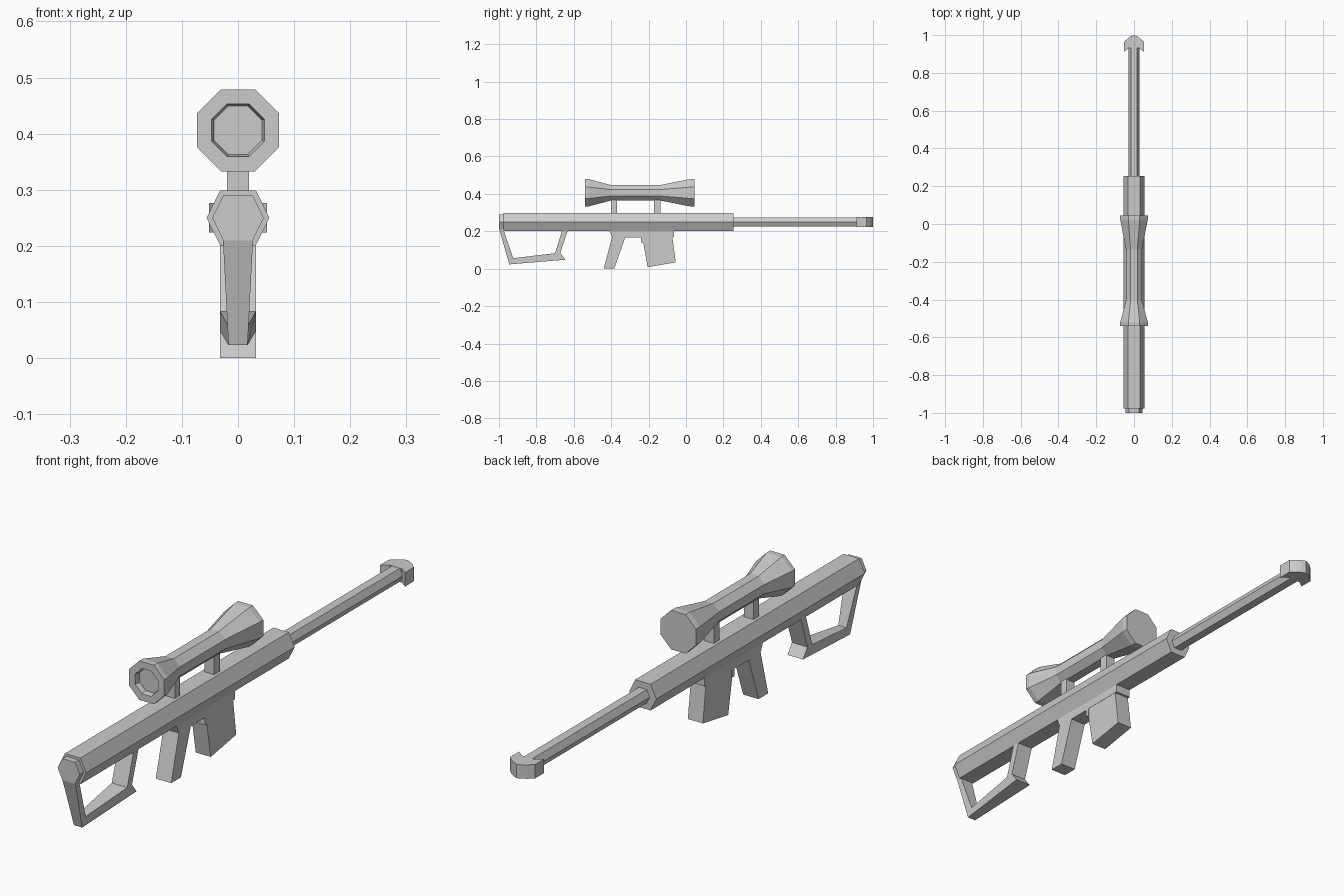
import bpy, bmesh, math

if "Cube" in bpy.data.objects:
    bpy.data.objects.remove(bpy.data.objects["Cube"])

def loft(name, rings):
    """Skin a list of equal-length closed rings and cap both ends."""
    bm = bmesh.new()
    vs = [[bm.verts.new(p) for p in r] for r in rings]
    n = len(rings[0])
    for a, b in zip(vs, vs[1:]):
        for i in range(n):
            j = (i + 1) % n
            bm.faces.new((a[i], a[j], b[j], b[i]))
    bm.faces.new(vs[0])
    bm.faces.new(vs[-1])
    bmesh.ops.remove_doubles(bm, verts=bm.verts, dist=1e-5)
    bmesh.ops.recalc_face_normals(bm, faces=bm.faces)
    me = bpy.data.meshes.new(name)
    bm.to_mesh(me)
    bm.free()
    ob = bpy.data.objects.new(name, me)
    bpy.context.collection.objects.link(ob)
    return ob

def hexagon(y, s, z=0.25):
    pts = [(0.056, 0), (0.032, 0.049), (-0.032, 0.049),
           (-0.056, 0), (-0.032, -0.049), (0.032, -0.049)]
    return [(x * s, y, z + h * s) for x, h in pts]

def octagon(y, apothem, z=0.406):
    r = apothem / math.cos(math.pi / 8)
    return [(r * math.cos(a), y, z + r * math.sin(a))
            for a in ((i + 0.5) * math.pi / 4 for i in range(8))]

def side_plate(name, profile, w):
    """Extrude a (y, z) outline across x."""
    return loft(name, [[(x, y, z) for y, z in profile] for x in (-w, w)])

# Receiver with stepped rear cap, and barrel
loft("receiver", [hexagon(-1.0, 0.82), hexagon(-0.977, 0.82),
                  hexagon(-0.977, 1), hexagon(0.255, 1)])
loft("barrel", [hexagon(0.25, 0.51), hexagon(0.95, 0.51)])

# Arrow-shaped muzzle brake, outline seen from above
half = [(0.016, 0.994), (0.034, 0.982), (0.052, 0.965), (0.052, 0.912), (0.026, 0.932)]
outline = [(0, 1.0)] + half + [(-x, y) for x, y in reversed(half)]
loft("muzzle_brake", [[(x, y, z) for x, y in outline] for z in (0.224, 0.276)])

# Telescopic sight with recessed eyepiece
loft("scope", [octagon(y, r) for y, r in (
    (-0.52, 0.043), (-0.54, 0.047), (-0.54, 0.073), (-0.52, 0.073),
    (-0.404, 0.042), (-0.136, 0.042), (0.022, 0.073), (0.045, 0.073))])
for name, y0, y1 in (("rear_scope_mount", -0.402, -0.37), ("front_scope_mount", -0.17, -0.136)):
    side_plate(name, [(y0, 0.29), (y1, 0.29), (y1, 0.38), (y0, 0.38)], 0.02)

# Open shoulder stock: (outer y, z), (inner y, z), half width
stock = [((-1.0, 0.215), (-0.978, 0.215), 0.027),
         ((-0.945, 0.023), (-0.924, 0.056), 0.017),
         ((-0.645, 0.048), (-0.70, 0.083), 0.032),
         ((-0.672, 0.084), (-0.70, 0.083), 0.032),
         ((-0.632, 0.205), (-0.662, 0.205), 0.032)]
loft("stock", [[(-w, *o), (w, *o), (w, *i), (-w, *i)] for o, i, w in stock])

# Trigger housing, pistol grip and magazine
side_plate("grip", [(-0.41, 0.205), (-0.395, 0.17), (-0.44, 0), (-0.383, 0),
                    (-0.325, 0.168), (-0.24, 0.168), (-0.24, 0.14), (-0.225, 0.14),
                    (-0.225, 0.17), (-0.063, 0.17), (-0.063, 0.205)], 0.032)
side_plate("magazine", [(-0.234, 0.171), (-0.205, 0.008), (-0.055, 0.034),
                        (-0.073, 0.171)], 0.031)
